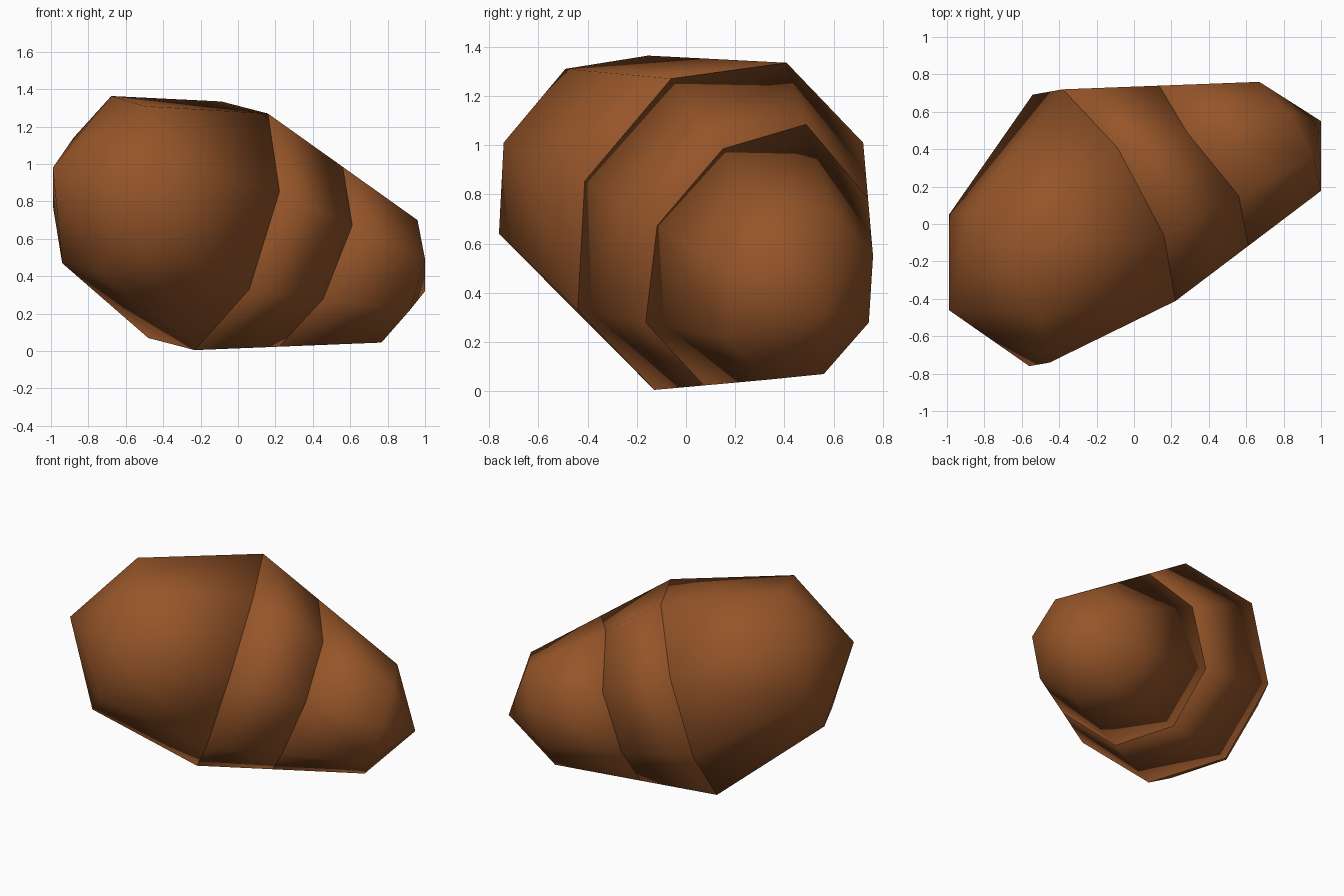
import bpy, bmesh, math
from mathutils import Vector as V

if "Cube" in bpy.data.objects:
    bpy.data.objects.remove(bpy.data.objects["Cube"])

crust = bpy.data.materials.new("brown_crust")
crust.diffuse_color = (0.30, 0.09, 0.022, 1)
crust.use_nodes = True
crust.node_tree.nodes["Principled BSDF"].inputs["Base Color"].default_value = crust.diffuse_color


def ring(c, p, q):
    """Eight-sided section spanned by two perpendicular radius vectors."""
    c, p, q = V(c), V(p), V(q)
    return [c + p * math.cos(i * math.pi / 4) + q * math.sin(i * math.pi / 4) for i in range(8)]


def segment(name, rings, start_tip=None, end_tip=None):
    """Closed, smooth lump lofted through rings, with a flat or pointed end."""
    bm = bmesh.new()
    loops = [[bm.verts.new(v) for v in r] for r in rings]
    for a, b in zip(loops, loops[1:]):
        for i in range(8):
            j = (i + 1) % 8
            bm.faces.new((a[i], a[j], b[j], b[i]))
    for loop, tip in ((loops[0], start_tip), (loops[-1], end_tip)):
        if tip:
            t = bm.verts.new(tip)
            for i in range(8):
                bm.faces.new((loop[i], loop[(i + 1) % 8], t))
        else:
            bm.faces.new(loop)
    bmesh.ops.recalc_face_normals(bm, faces=bm.faces[:])
    for f in bm.faces:
        f.smooth = True
    me = bpy.data.meshes.new(name)
    bm.to_mesh(me)
    bm.free()
    me.materials.append(crust)
    bpy.context.collection.objects.link(bpy.data.objects.new(name, me))


# Sections along the slanted body
big = ring((-.72, -.345, .89), (.22, -.145, .42), (.16, -.415, -.25))
wide = ring((-.16, .14, .67), (.32, -.20, .60), (.22, -.58, -.34))
small = ring((.795, .46, .385), (.165, -.10, .315), (.125, -.30, -.165))
# Slightly uneven cut between the wide and small sections
cut = [a.lerp(b, t) for a, b, t in zip(wide, small, (.5, .5, .46, .45, .47, .48, .49, .41))]

# Three butted segments
segment("large_segment", [big, wide], start_tip=(-.99, -.46, .98))
segment("middle_segment", [wide, cut])
segment("small_segment", [cut, small], end_tip=(1.0, .55, .32))
